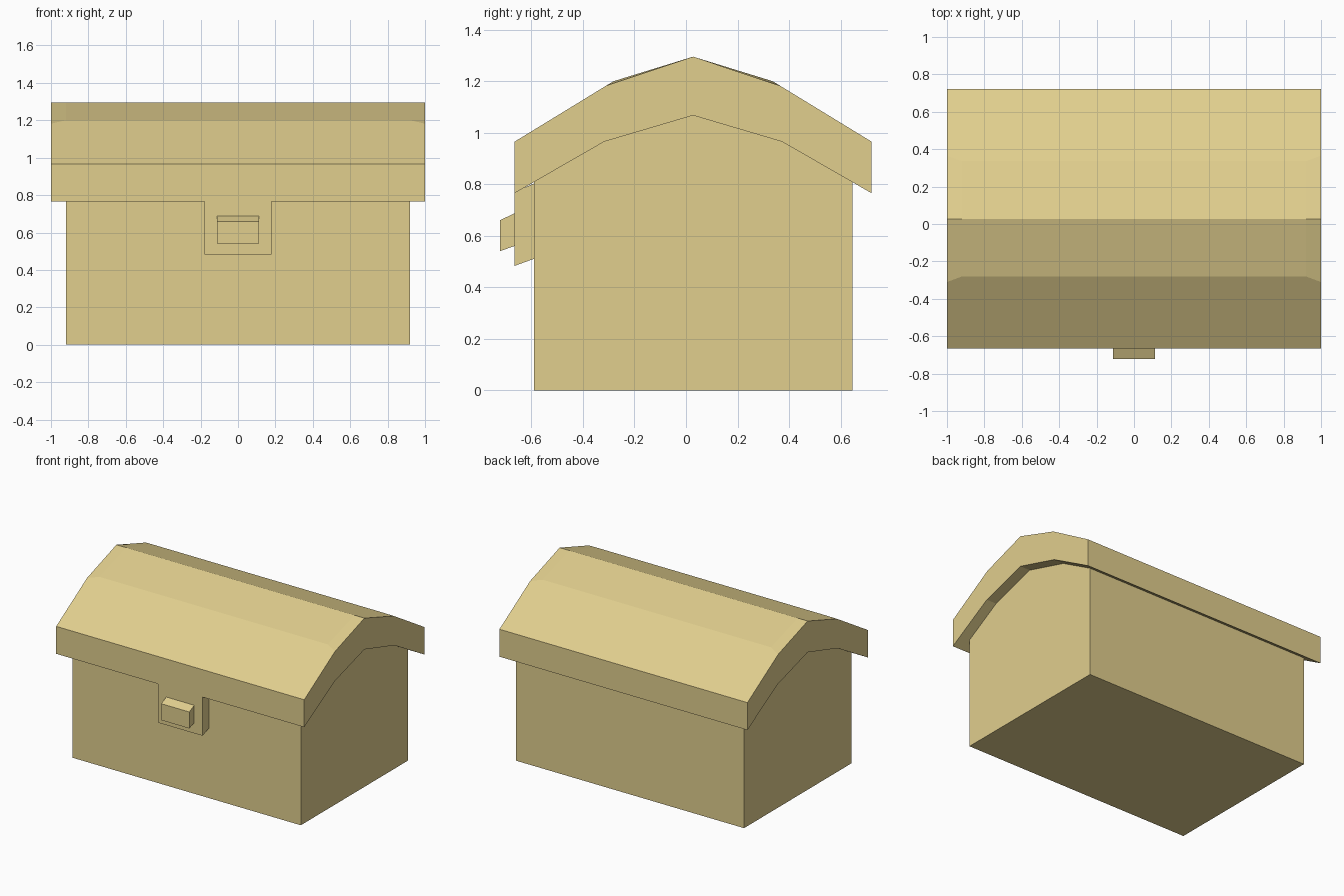
import bpy, bmesh

if "Cube" in bpy.data.objects:
    bpy.data.objects.remove(bpy.data.objects["Cube"])

wood = bpy.data.materials.new("pale_wood")
wood.diffuse_color = (0.75, 0.62, 0.27, 1)
wood.use_nodes = True
wood.node_tree.nodes["Principled BSDF"].inputs["Base Color"].default_value = wood.diffuse_color

MID = 0.0275  # y of the ridge


def loft(name, sections):
    """Closed solid through matching (y, z) profiles placed along x."""
    bm = bmesh.new()
    rings = [[bm.verts.new((x, y, z)) for y, z in prof] for x, prof in sections]
    n = len(rings[0])
    for a, b in zip(rings, rings[1:]):
        for i in range(n):
            j = (i + 1) % n
            bm.faces.new((a[i], a[j], b[j], b[i]))
    bm.faces.new(rings[0])
    bm.faces.new(rings[-1])
    bmesh.ops.recalc_face_normals(bm, faces=bm.faces)
    mesh = bpy.data.meshes.new(name)
    bm.to_mesh(mesh)
    bm.free()
    mesh.materials.append(wood)
    obj = bpy.data.objects.new(name, mesh)
    bpy.context.collection.objects.link(obj)
    return obj


def arch(half, ridge):
    """Mirror a front half (offset from the ridge, z) around a ridge point."""
    front = [(MID - d, z) for d, z in half]
    back = [(MID + d, z) for d, z in reversed(half)]
    return front + [(MID, ridge)] + back


def lid_profile(knee):
    outer = arch([(0.693, 0.765), (0.693, 0.965), knee], 1.295)
    inner = arch([(0.345, 0.965)], 1.067)
    return outer + inner[::-1]


# chest body, its gabled top tucked just inside the lid
body = arch([(0.618, 0.0), (0.618, 0.82), (0.345, 0.975)], 1.077)
loft("chest_body", [(-0.92, body), (0.92, body)])

# overhanging lid, knee slightly fuller between the end bands
end, middle = lid_profile((0.338, 1.182)), lid_profile((0.308, 1.2))
loft("lid", [(-1, end), (-0.92, middle), (0.92, middle), (1, end)])

# hasp plate hanging flush with the lid front
plate = [(-0.6655, 0.77), (-0.6655, 0.483), (-0.585, 0.512), (-0.585, 0.805)]
loft("hasp_plate", [(-0.18, plate), (0.18, plate)])

# latch knob with sloping top and underside
knob = [(-0.722, 0.66), (-0.722, 0.54), (-0.66, 0.562), (-0.66, 0.69)]
loft("latch_knob", [(-0.113, knob), (0.113, knob)])
